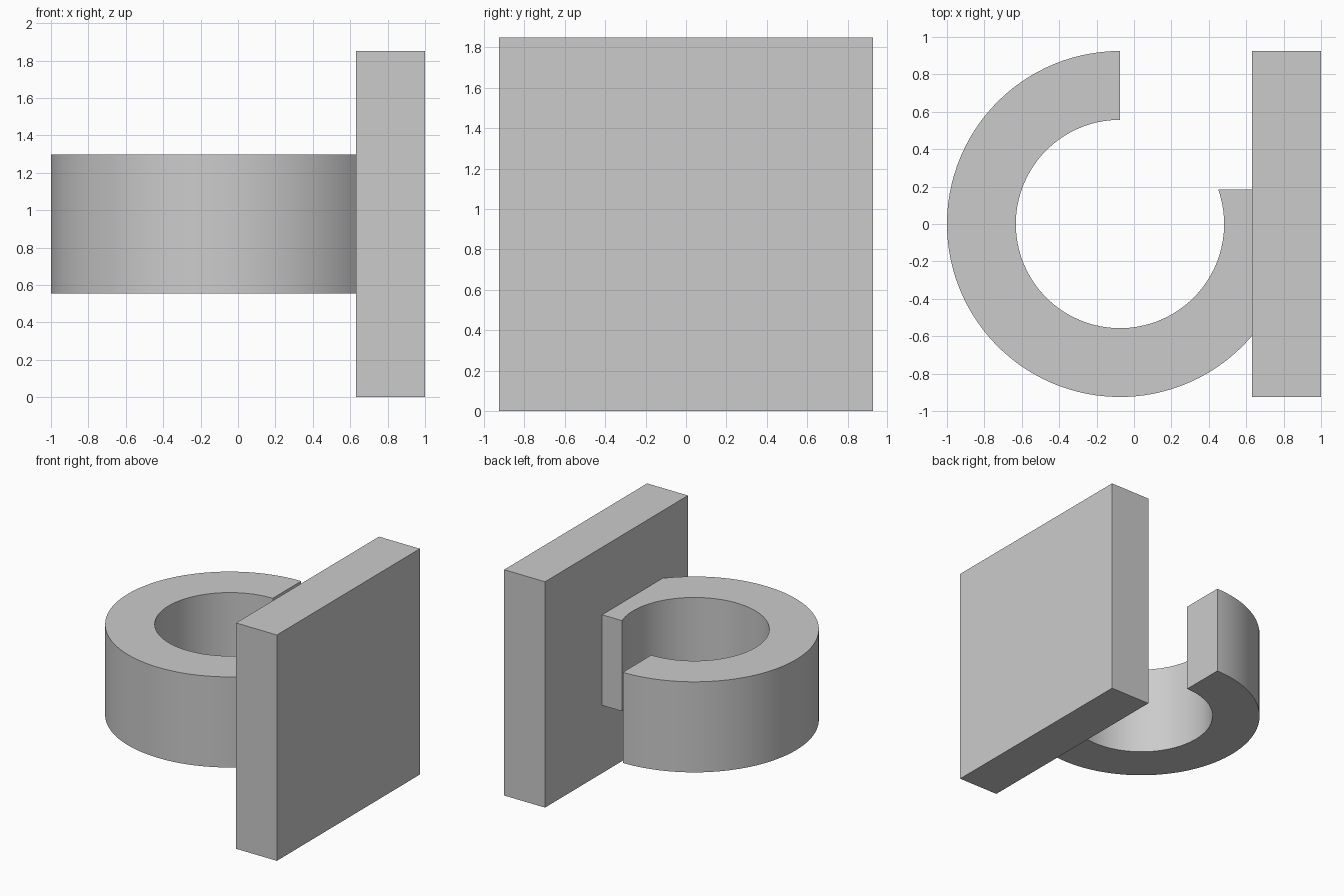
import bpy
import bmesh
from math import acos, asin, cos, sin, pi

cube = bpy.data.objects.get("Cube")
if cube:
    bpy.data.objects.remove(cube, do_unlink=True)

# Main dimensions
HALF = 0.925                 # half plate width, also outer hook radius
INNER = 0.557
CENTRE_X = -0.075
PLATE_X = 0.63               # plate face that carries the hook
LIP_Y = 0.185                # end of the short lip beside the opening
HOOK_Z = (0.555, 1.297)

grey = bpy.data.materials.new("light_grey")
grey.use_nodes = True
colour = (0.6, 0.6, 0.6, 1)
grey.diffuse_color = colour
grey.node_tree.nodes["Principled BSDF"].inputs["Base Color"].default_value = colour


def arc(radius, start, end, steps):
    angles = [start + (end - start) * i / steps for i in range(steps + 1)]
    return [(CENTRE_X + radius * cos(a), radius * sin(a)) for a in angles]


def extrude_profile(name, points, bottom, top):
    bm = bmesh.new()
    face = bm.faces.new([bm.verts.new((x, y, bottom)) for x, y in points])
    result = bmesh.ops.extrude_face_region(bm, geom=[face])
    moved = [v for v in result["geom"] if isinstance(v, bmesh.types.BMVert)]
    bmesh.ops.translate(bm, verts=moved, vec=(0, 0, top - bottom))
    bmesh.ops.recalc_face_normals(bm, faces=bm.faces)
    mesh = bpy.data.meshes.new(name)
    bm.to_mesh(mesh)
    bm.free()
    mesh.materials.append(grey)
    obj = bpy.data.objects.new(name, mesh)
    bpy.context.collection.objects.link(obj)
    return obj


# Square mounting plate
extrude_profile("mounting_plate",
                [(PLATE_X, -HALF), (1, -HALF), (1, HALF), (PLATE_X, HALF)],
                0, 2 * HALF)

# Open ring: outer arc to the plate, along the lip, inner arc back to the tip
meet = 2 * pi - acos((PLATE_X - CENTRE_X) / HALF)
lip = 2 * pi + asin(LIP_Y / INNER)
outline = (arc(HALF, pi / 2, meet, 72)
           + [(PLATE_X, LIP_Y)]
           + arc(INNER, lip, pi / 2, 72))
hook = extrude_profile("hook_ring", outline, *HOOK_Z)

# Smooth the curved walls, keeping the rims and ends sharp
bpy.ops.object.select_all(action="DESELECT")
hook.select_set(True)
bpy.context.view_layer.objects.active = hook
bpy.ops.object.shade_smooth_by_angle(angle=pi / 6)
